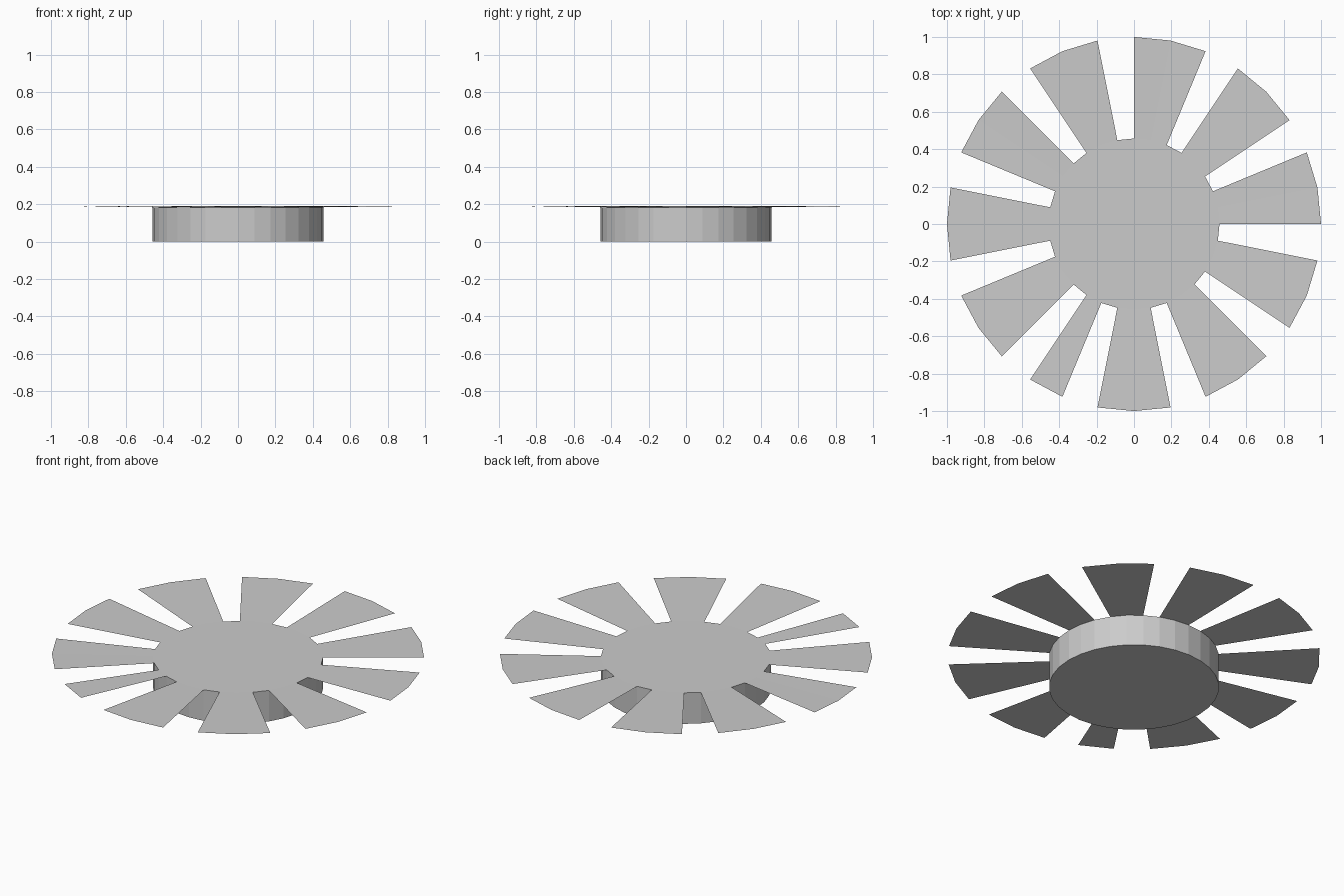
import bpy, bmesh
from math import cos, sin, tau

SIDES = 32
HUB_R, TIP_R = 0.457, 1.0
HUB_Z, TIP_Z = 0.184, 0.192
# rim segments left open between the blades
GAPS = {2, 5, 8, 11, 14, 17, 20, 22, 25, 28, 31}

if "Cube" in bpy.data.objects:
    bpy.data.objects.remove(bpy.data.objects["Cube"])

grey = bpy.data.materials.new("plain grey")
grey.use_nodes = True
colour = (0.6, 0.6, 0.6, 1)
grey.diffuse_color = colour
grey.node_tree.nodes["Principled BSDF"].inputs["Base Color"].default_value = colour


def ring(bm, radius, z):
    return [bm.verts.new((radius * cos(tau * k / SIDES), radius * sin(tau * k / SIDES), z))
            for k in range(SIDES)]


def bridge(bm, inner, outer, skip=()):
    for k in range(SIDES):
        if k not in skip:
            n = (k + 1) % SIDES
            bm.faces.new((inner[k], outer[k], outer[n], inner[n]))


def finish(bm, name):
    loose = [v for v in bm.verts if not v.link_faces]
    bmesh.ops.delete(bm, geom=loose, context='VERTS')
    mesh = bpy.data.meshes.new(name)
    bm.to_mesh(mesh)
    bm.free()
    mesh.materials.append(grey)
    bpy.context.collection.objects.link(bpy.data.objects.new(name, mesh))


# Drum: faceted wall with a closed bottom
bm = bmesh.new()
bottom, top = ring(bm, HUB_R, 0), ring(bm, HUB_R, HUB_Z)
bridge(bm, top, bottom)
bm.faces.new(bottom[::-1])
finish(bm, "hub_drum")

# Blade wheel: thin top disc with flat blades rising slightly to the tips
bm = bmesh.new()
root, tip = ring(bm, HUB_R, HUB_Z), ring(bm, TIP_R, TIP_Z)
bm.faces.new(root)
bridge(bm, root, tip, GAPS)
finish(bm, "blade_wheel")
